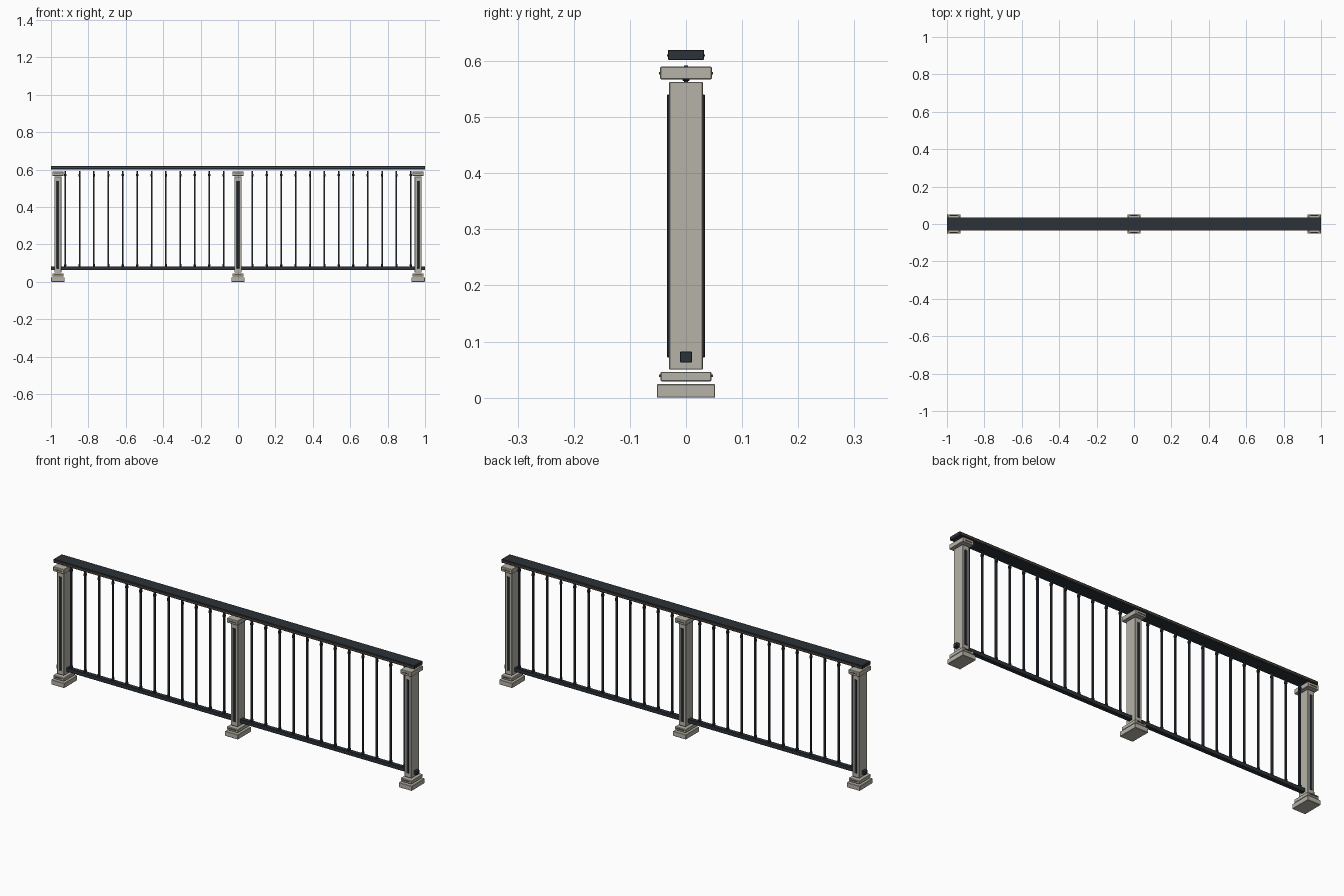
import bpy, bmesh

if "Cube" in bpy.data.objects:
    bpy.data.objects.remove(bpy.data.objects["Cube"])


def material(name, rgb):
    m = bpy.data.materials.new(name)
    m.diffuse_color = (*rgb, 1)
    m.use_nodes = True
    m.node_tree.nodes["Principled BSDF"].inputs["Base Color"].default_value = m.diffuse_color
    return m


STONE = material("warm_stone", (0.47, 0.45, 0.39))
IRON = material("dark_iron", (0.025, 0.032, 0.04))
BRONZE = material("bronze_trim", (0.16, 0.10, 0.05))


def box(name, x, y, z, mat, bevel=0.0):
    """Box from (min, max) pairs on each axis, with optional chamfer."""
    bm = bmesh.new()
    bmesh.ops.create_cube(bm, size=1)
    for v in bm.verts:
        v.co = [(a + b) / 2 + c * (b - a) for c, (a, b) in zip(v.co, (x, y, z))]
    me = bpy.data.meshes.new(name)
    bm.to_mesh(me)
    bm.free()
    me.materials.append(mat)
    ob = bpy.data.objects.new(name, me)
    bpy.context.collection.objects.link(ob)
    if bevel:
        mod = ob.modifiers.new("bevel", 'BEVEL')
        mod.width = bevel
        mod.segments = 1
    return ob


def block(name, cx, hx, hy, z0, z1, mat, bevel=0.0):
    return box(name, (cx - hx, cx + hx), (-hy, hy), (z0, z1), mat, bevel)


# Rails
block("top_rail", 0, 1.0, 0.032, 0.602, 0.62, IRON, 0.001)
block("bottom_rail", 0, 1.0, 0.011, 0.063, 0.082, IRON, 0.001)
for side, s in (("front", -1), ("back", 1)):
    y = sorted((s * 0.031, s * 0.0335))
    box(f"top_rail_{side}_trim", (-0.995, 0.995), y, (0.608, 0.612), BRONZE)

# Posts: stepped base, shaft, capital, and inlays on the front and back
for label, cx in (("left", -0.963), ("middle", 0), ("right", 0.963)):
    block(f"{label}_post_plinth", cx, 0.036, 0.052, 0.0, 0.024, STONE, 0.0015)
    block(f"{label}_post_step", cx, 0.030, 0.045, 0.029, 0.046, STONE, 0.0015)
    block(f"{label}_post_shaft", cx, 0.019, 0.030, 0.05, 0.563, STONE, 0.0015)
    block(f"{label}_post_capital", cx, 0.030, 0.046, 0.567, 0.59, STONE, 0.0015)
    for side, s in (("front", -1), ("back", 1)):
        panel_y = sorted((s * 0.029, s * 0.034))
        box(f"{label}_post_{side}_panel", (cx - 0.007, cx + 0.007), panel_y,
            (0.072, 0.54), IRON, 0.001)
        trim_y = sorted((s * 0.044, s * 0.048))
        for part, z in (("step", 0.039), ("capital", 0.578)):
            box(f"{label}_post_{side}_{part}_trim", (cx - 0.02, cx + 0.02), trim_y,
                (z - 0.002, z + 0.002), BRONZE)

# Balusters with collars at both ends
for i in range(-12, 13):
    if i == 0:
        continue
    x = i * 0.077
    block(f"baluster_{i + 13}", x, 0.004, 0.004, 0.08, 0.592, IRON)
    block(f"baluster_{i + 13}_top_collar", x, 0.006, 0.0065, 0.564, 0.578, IRON, 0.002)
    block(f"baluster_{i + 13}_bottom_collar", x, 0.006, 0.0065, 0.082, 0.095, IRON, 0.002)
